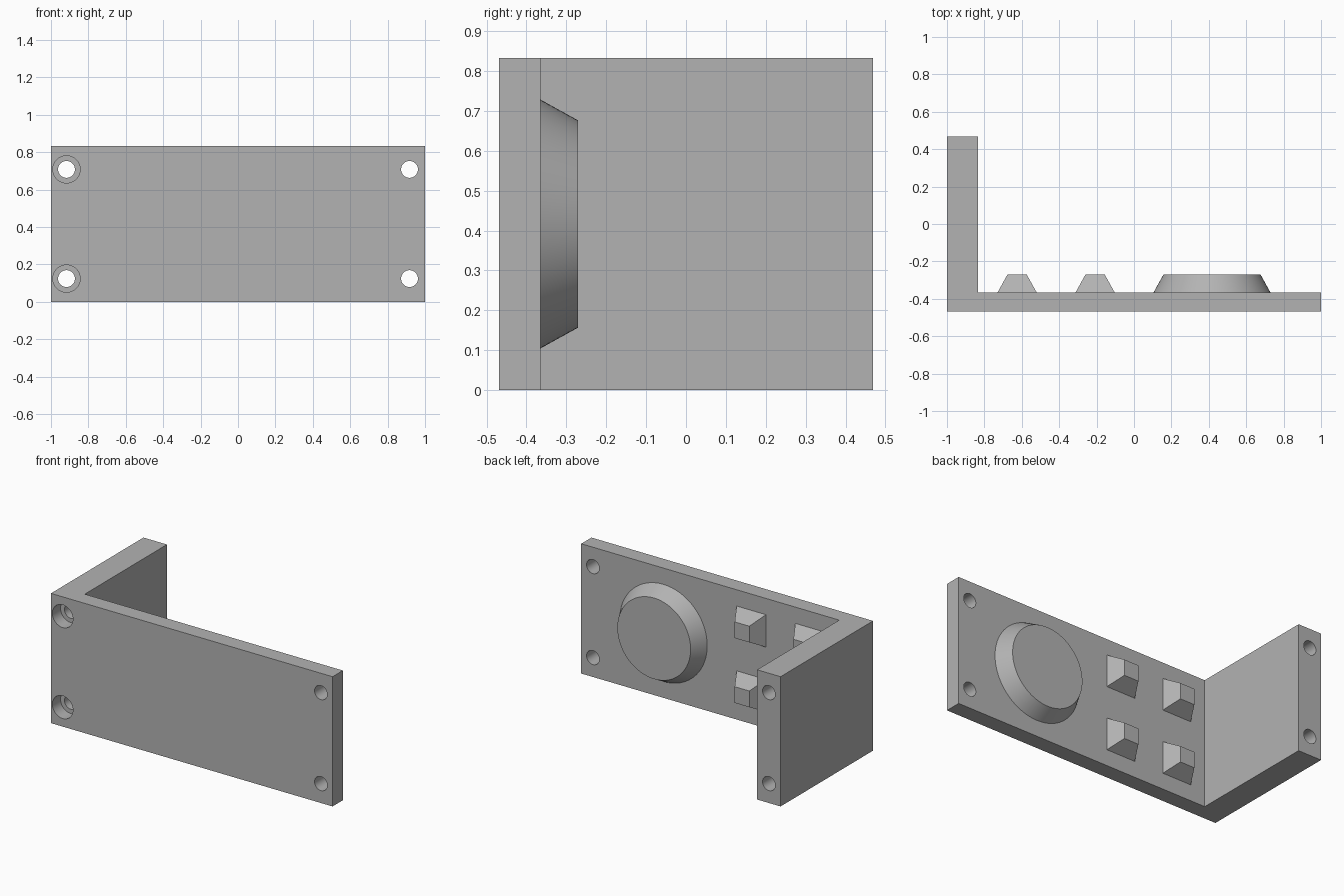
import bpy, bmesh
from math import pi, sqrt
from mathutils import Matrix

cube = bpy.data.objects.get("Cube")
if cube:
    bpy.data.objects.remove(cube, do_unlink=True)

grey = bpy.data.materials.new("plain_grey")
grey.use_nodes = True
colour = (0.45, 0.45, 0.45, 1)
grey.diffuse_color = colour
grey.node_tree.nodes["Principled BSDF"].inputs["Base Color"].default_value = colour

W, D, H = 1.0, 0.469, 0.833    # half width, half depth, height
INNER = -0.365                 # inner face of the front plate
WALL = -0.833                  # inner face of the side wall
MID = H / 2


def make(name, bm):
    bmesh.ops.recalc_face_normals(bm, faces=bm.faces)
    mesh = bpy.data.meshes.new(name)
    bm.to_mesh(mesh)
    bm.free()
    mesh.materials.append(grey)
    obj = bpy.data.objects.new(name, mesh)
    bpy.context.collection.objects.link(obj)
    return obj


def frustum(name, x, z, y0, y1, r0, r1, sides, turn=0):
    """Cone section with its axis along y, from y0 (r0) to y1 (r1)."""
    bm = bmesh.new()
    place = (Matrix.Translation((x, (y0 + y1) / 2, z))
             @ Matrix.Rotation(-pi / 2, 4, 'X') @ Matrix.Rotation(turn, 4, 'Z'))
    bmesh.ops.create_cone(bm, cap_ends=True, segments=sides, radius1=r0,
                          radius2=r1, depth=y1 - y0, matrix=place)
    return make(name, bm)


def smooth(obj):
    bpy.ops.object.select_all(action='DESELECT')
    obj.select_set(True)
    bpy.context.view_layer.objects.active = obj
    bpy.ops.object.shade_smooth_by_angle(angle=pi / 6)


# L-shaped bracket: front plate and side wall in one extruded profile
bm = bmesh.new()
outline = [(-W, -D), (W, -D), (W, INNER), (WALL, INNER), (WALL, D), (-W, D)]
base = bm.faces.new([bm.verts.new((x, y, 0)) for x, y in outline])
top = bmesh.ops.extrude_face_region(bm, geom=[base])["geom"]
bmesh.ops.translate(bm, vec=(0, 0, H),
                    verts=[v for v in top if isinstance(v, bmesh.types.BMVert)])
bracket = make("bracket", bm)

# Screw holes, counterbored on the wall side
cutters = []
for z in (MID - 0.292, MID + 0.292):
    for x in (-0.917, 0.917):
        cutters.append(frustum("hole_cutter", x, z, -0.6, 0.6, 0.045, 0.045, 48))
    cutters.append(frustum("counterbore_cutter", -0.917, z, -0.6, -D + 0.083,
                           0.073, 0.073, 48))
bpy.context.view_layer.objects.active = bracket
bracket.select_set(True)
for cutter in cutters:
    cut = bracket.modifiers.new("cut", 'BOOLEAN')
    cut.operation, cut.solver, cut.object = 'DIFFERENCE', 'EXACT', cutter
    bpy.ops.object.modifier_apply(modifier=cut.name)
    bpy.data.objects.remove(cutter, do_unlink=True)
smooth(bracket)

# Round tapered boss on the inner face
boss = frustum("round_boss", 0.417, MID, INNER, INNER + 0.094, 0.312, 0.26, 96)
smooth(boss)

# Four square tapered pegs
for x in (-0.625, -0.208):
    for z in (MID - 0.208, MID + 0.208):
        frustum("square_peg", x, z, INNER, INNER + 0.094,
                0.104 * sqrt(2), 0.052 * sqrt(2), 4, pi / 4)
